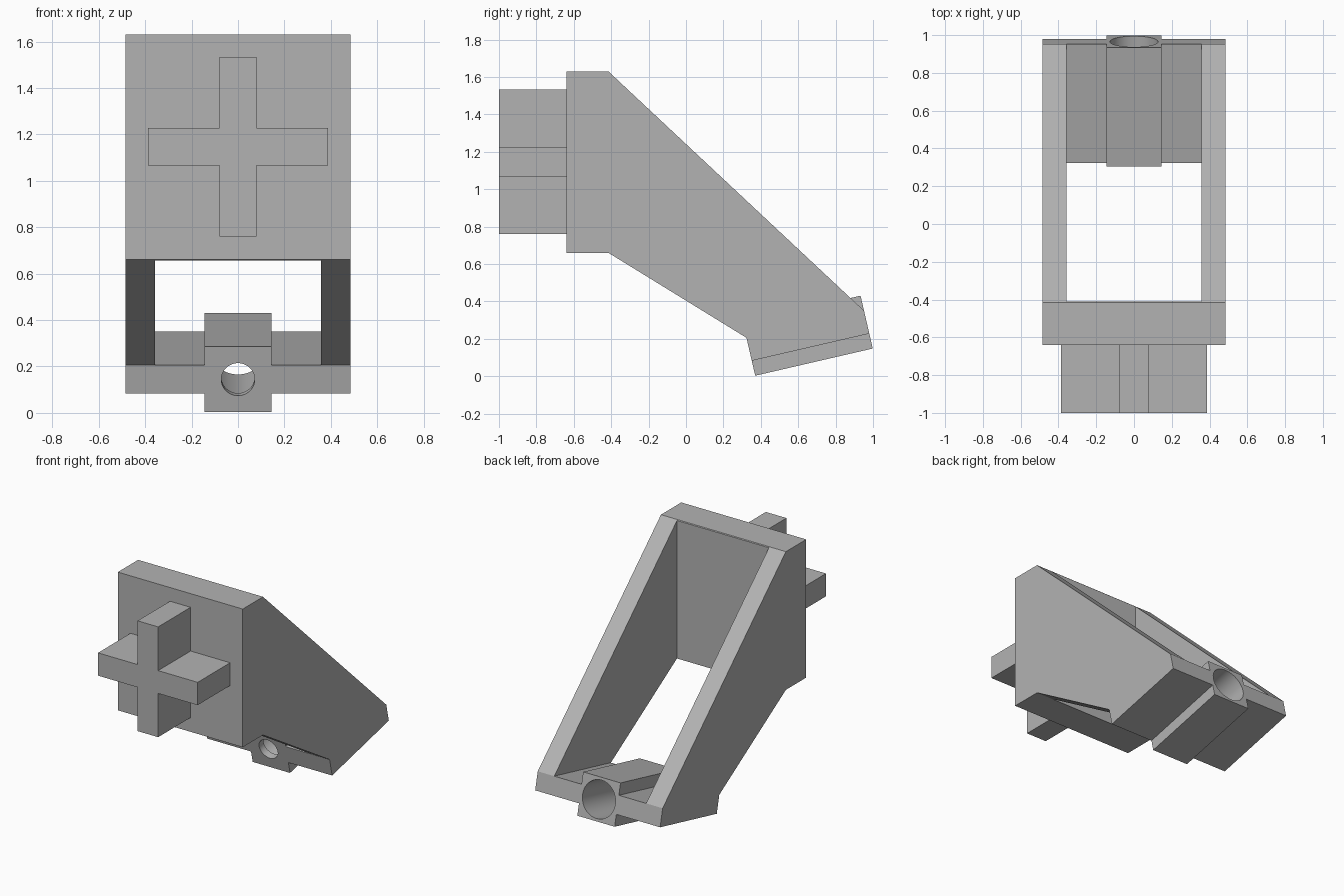
import bpy, bmesh, math
from mathutils import Vector, Matrix

cube = bpy.data.objects.get("Cube")
if cube:
    bpy.data.objects.remove(cube)

grey = bpy.data.materials.new("plain grey")
grey.use_nodes = True
COLOUR = (0.45, 0.45, 0.45, 1)
grey.diffuse_color = COLOUR
grey.node_tree.nodes["Principled BSDF"].inputs["Base Color"].default_value = COLOUR

# Frame of the foot, pitched up towards the back
PITCH = math.radians(13)
ALONG = Vector((0, math.cos(PITCH), math.sin(PITCH)))
UP = Vector((0, -math.sin(PITCH), math.cos(PITCH)))
HEEL = Vector((0, 0.37, 0.003))
LENGTH, BOSS = 0.645, 0.29
LOW, HIGH = 0.082, 0.208


def foot(u, v):
    p = HEEL + ALONG * u + UP * v
    return p.y, p.z


def make_object(name, bm):
    bmesh.ops.recalc_face_normals(bm, faces=bm.faces[:])
    mesh = bpy.data.meshes.new(name)
    bm.to_mesh(mesh)
    bm.free()
    mesh.materials.append(grey)
    obj = bpy.data.objects.new(name, mesh)
    bpy.context.collection.objects.link(obj)
    return obj


def prism(name, points, vector):
    """Extrude a closed outline of 3D points along a vector."""
    bm = bmesh.new()
    face = bm.faces.new([bm.verts.new(p) for p in points])
    ext = bmesh.ops.extrude_face_region(bm, geom=[face])["geom"]
    verts = [g for g in ext if isinstance(g, bmesh.types.BMVert)]
    bmesh.ops.translate(bm, verts=verts, vec=vector)
    return make_object(name, bm)


def side_prism(name, outline, half):
    return prism(name, [(-half, y, z) for y, z in outline], (2 * half, 0, 0))


def bore(name, radius, start, end):
    """Cylinder along the foot axis."""
    bm = bmesh.new()
    centre = HEEL + UP * BOSS / 2 + ALONG * (start + end) / 2
    matrix = Matrix.Translation(centre) @ ALONG.to_track_quat('Z', 'Y').to_matrix().to_4x4()
    bmesh.ops.create_cone(bm, cap_ends=True, segments=64, radius1=radius,
                          radius2=radius, depth=end - start, matrix=matrix)
    return make_object(name, bm)


def combine(target, tool, operation):
    """Apply a boolean and remove the tool."""
    tool.hide_render = True
    mod = target.modifiers.new(operation, 'BOOLEAN')
    mod.operation, mod.object, mod.solver = operation, tool, 'EXACT'
    bpy.ops.object.select_all(action='DESELECT')
    bpy.context.view_layer.objects.active = target
    target.select_set(True)
    bpy.ops.object.modifier_apply(modifier=mod.name)
    bpy.data.objects.remove(tool)


# Bracket: full-width side outline, opened between the front panel and foot plate
bracket = side_prism("bracket", [
    (-0.64, 0.66), (-0.64, 1.63), (-0.415, 1.63), foot(LENGTH, HIGH),
    foot(LENGTH, LOW), foot(0, LOW), foot(0, HIGH), (-0.415, 0.66)], 0.485)
opening = side_prism("opening_cutter", [
    (-0.41, 2), (-0.41, -0.3), foot(0, -0.3), foot(0, HIGH), foot(1, HIGH), (1.4, 2)], 0.357)
combine(bracket, opening, 'DIFFERENCE')

# Square boss through the foot plate, with a stepped bore
boss = side_prism("boss", [foot(0, 0), foot(LENGTH, 0), foot(LENGTH, BOSS), foot(0, BOSS)], BOSS / 2)
combine(bracket, boss, 'UNION')
combine(bracket, bore("wide_bore", 0.127, 0.05, 1), 'DIFFERENCE')
combine(bracket, bore("narrow_bore", 0.072, -0.2, 0.2), 'DIFFERENCE')

# Cross-shaped axle on the front panel
ARM, WIDE, MID = 0.08, 0.387, 1.147
quarter = [(ARM, WIDE), (ARM, ARM), (WIDE, ARM)]
cross = []
for turn in range(4):
    c, s = round(math.cos(turn * math.pi / 2)), round(math.sin(turn * math.pi / 2))
    cross += [(x * c + z * s, -1, MID - x * s + z * c) for x, z in quarter]
prism("cross_axle", cross, (0, 0.36, 0))

# Smooth the bore, keep every other edge sharp
bpy.ops.object.select_all(action='DESELECT')
bpy.context.view_layer.objects.active = bracket
bracket.select_set(True)
bpy.ops.object.shade_smooth_by_angle(angle=math.radians(30))
